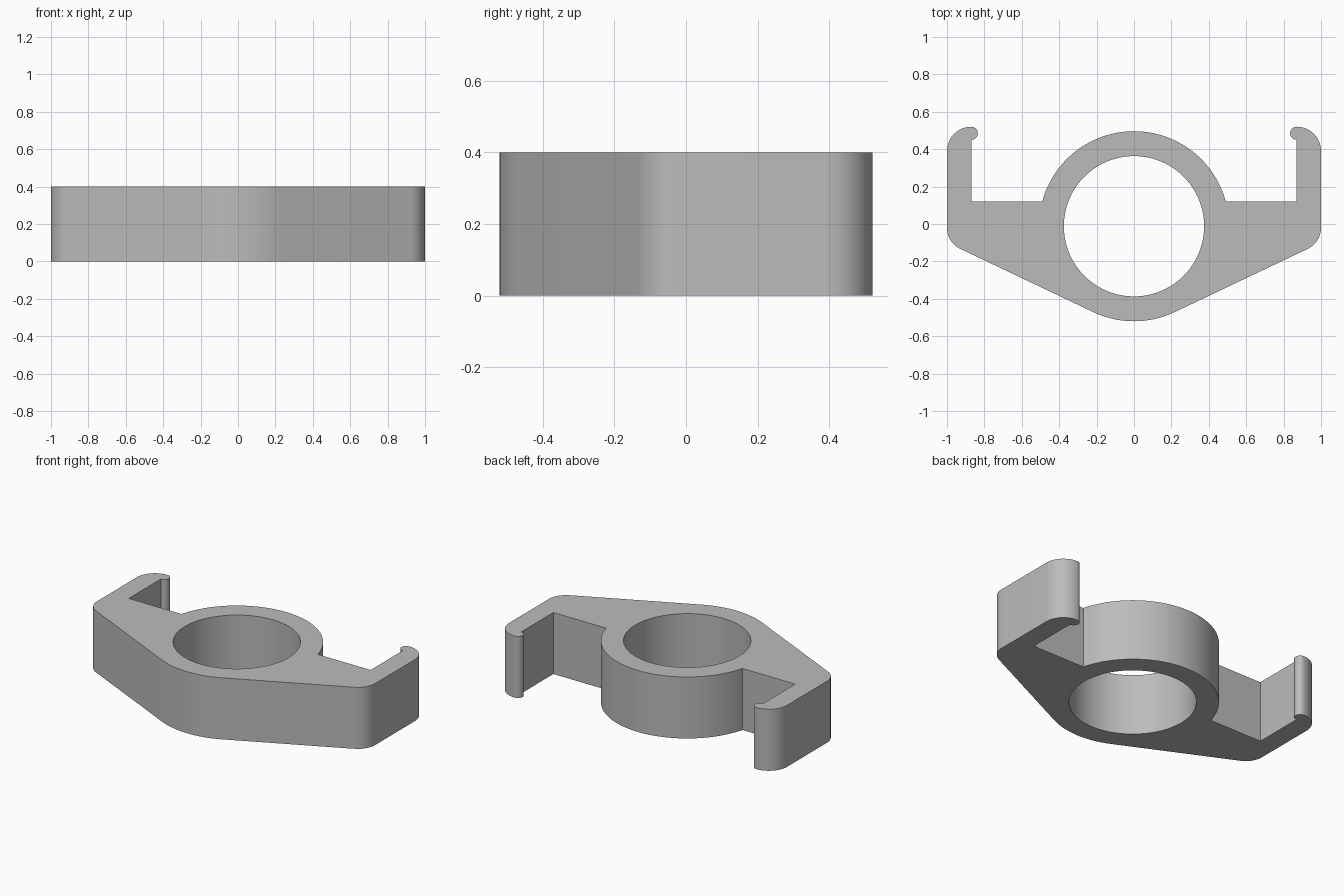
import bpy, bmesh
from math import sin, cos, asin, radians, degrees, pi
from mathutils import Vector

cube = bpy.data.objects.get("Cube")
if cube:
    bpy.data.objects.remove(cube, do_unlink=True)

HEIGHT = 0.4
RING_Y, RING_R, HOLE_R = -0.012, 0.508, 0.375
LEDGE_Y, ARM_X = 0.12, 0.87
TANGENT = -64.5  # direction of the sloped side's normal


def arc(cx, cy, r, start, end, steps):
    angles = [radians(start + (end - start) * i / steps) for i in range(steps + 1)]
    return [(cx + r * cos(a), cy + r * sin(a)) for a in angles]


# Half outline on +x, from the front middle round to the back middle
ledge_angle = degrees(asin((LEDGE_Y - RING_Y) / RING_R))
half = arc(0, RING_Y, RING_R, -90, TANGENT, 10)            # front of ring
half += arc(0.875, -0.02, 0.125, TANGENT, 0, 14)           # rounded corner
half += arc(ARM_X, 0.39, 0.13, 0, 90, 18)                  # outside of hook
half += arc(ARM_X, 0.485, 0.035, 90, 270, 18)[1:]          # hook tip
half += [(ARM_X, LEDGE_Y)]                                 # inner arm corner
half += arc(0, RING_Y, RING_R, ledge_angle, 90, 30)        # back of ring
outline = half + [(-x, y) for x, y in reversed(half[1:-1])]
hole = arc(0, RING_Y, HOLE_R, 0, 360, 96)[:-1]

# Fill between outline and hole, then extrude upwards
bm = bmesh.new()
edges = []
for loop in (outline, hole):
    verts = [bm.verts.new((x, y, 0)) for x, y in loop]
    edges += [bm.edges.new((v, verts[i - 1])) for i, v in enumerate(verts)]
bmesh.ops.triangle_fill(bm, edges=edges, use_beauty=True, normal=Vector((0, 0, 1)))
result = bmesh.ops.extrude_face_region(bm, geom=bm.faces[:], use_keep_orig=True)
top = [g for g in result["geom"] if isinstance(g, bmesh.types.BMVert)]
bmesh.ops.translate(bm, verts=top, vec=(0, 0, HEIGHT))
bmesh.ops.recalc_face_normals(bm, faces=bm.faces[:])

mesh = bpy.data.meshes.new("ring_clip")
bm.to_mesh(mesh)
bm.free()
clip = bpy.data.objects.new("ring_clip", mesh)
bpy.context.collection.objects.link(clip)

# Plain grey material
grey = bpy.data.materials.new("plain_grey")
grey.use_nodes = True
colour = (0.5, 0.5, 0.5, 1)
grey.diffuse_color = colour
grey.node_tree.nodes["Principled BSDF"].inputs["Base Color"].default_value = colour
mesh.materials.append(grey)

# Smooth curved walls, sharp rims
bpy.ops.object.select_all(action="DESELECT")
clip.select_set(True)
bpy.context.view_layer.objects.active = clip
bpy.ops.object.shade_smooth_by_angle(angle=pi / 6)
